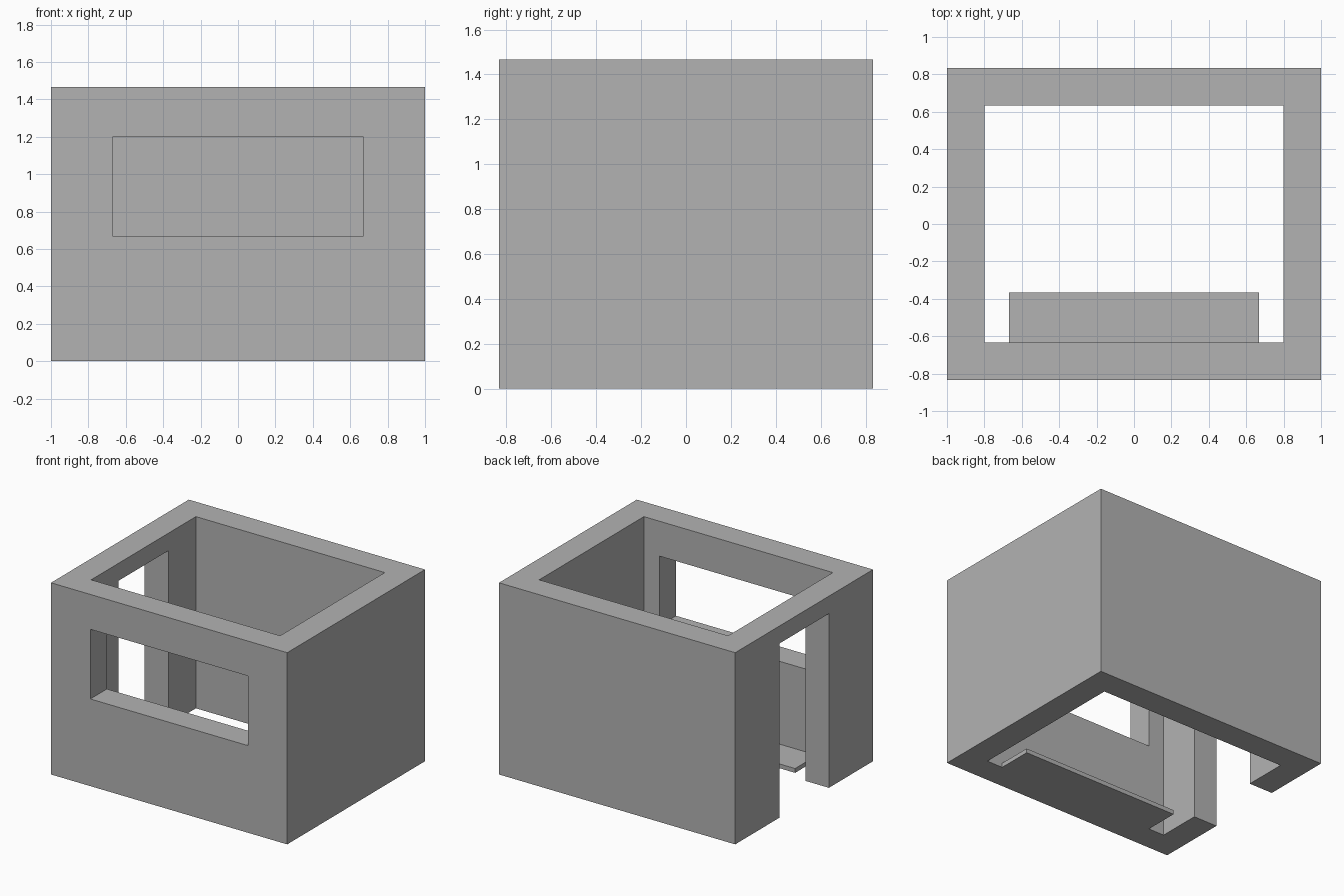
import bpy

# Remove the default cube
old = bpy.data.objects.get("Cube")
if old:
    bpy.data.objects.remove(old, do_unlink=True)

# Plain grey
GREY = (0.45, 0.45, 0.45, 1.0)
grey = bpy.data.materials.new("plain_grey")
grey.use_nodes = True
grey.diffuse_color = GREY
bsdf = next(n for n in grey.node_tree.nodes if n.type == 'BSDF_PRINCIPLED')
bsdf.inputs["Base Color"].default_value = GREY

# Main sizes
HALF_X, HALF_Y, HEIGHT = 1.0, 0.833, 1.467
WALL = 0.2
IN_X, IN_Y = HALF_X - WALL, HALF_Y - WALL
OVER = 0.2  # how far cutters reach past the walls


def box(name, x, y, z):
    """Box spanning the (low, high) pair on each axis."""
    bpy.ops.mesh.primitive_cube_add(size=1)
    ob = bpy.context.object
    ob.name = ob.data.name = name
    ob.location = [(a + b) / 2 for a, b in (x, y, z)]
    ob.scale = [b - a for a, b in (x, y, z)]
    bpy.ops.object.transform_apply(location=True, rotation=False, scale=True)
    ob.data.materials.append(grey)
    return ob


def cut(target, cutter):
    """Subtract the cutter and discard it."""
    cutter.hide_render = True
    mod = target.modifiers.new(cutter.name, 'BOOLEAN')
    mod.operation = 'DIFFERENCE'
    mod.solver = 'EXACT'
    mod.object = cutter
    bpy.ops.object.select_all(action='DESELECT')
    bpy.context.view_layer.objects.active = target
    target.select_set(True)
    bpy.ops.object.modifier_apply(modifier=mod.name)
    bpy.data.objects.remove(cutter, do_unlink=True)


# Four walls, open above and below
walls = box("walls", (-HALF_X, HALF_X), (-HALF_Y, HALF_Y), (0, HEIGHT))
cut(walls, box("room_cutter", (-IN_X, IN_X), (-IN_Y, IN_Y), (-OVER, HEIGHT + OVER)))

# Wide window opening in the front wall
cut(walls, box("window_cutter", (-0.667, 0.667),
               (-HALF_Y - OVER, -IN_Y + OVER), (0.667, 1.2)))

# Doorway in the right wall, reaching the ground
cut(walls, box("door_cutter", (-HALF_X - OVER, -IN_X + OVER),
               (-0.3, 0.3), (-OVER, 1.333)))

# Thin floor ledge along the inside of the front wall
box("floor_ledge", (-0.667, 0.667), (-IN_Y, -0.367), (0, 0.033))
